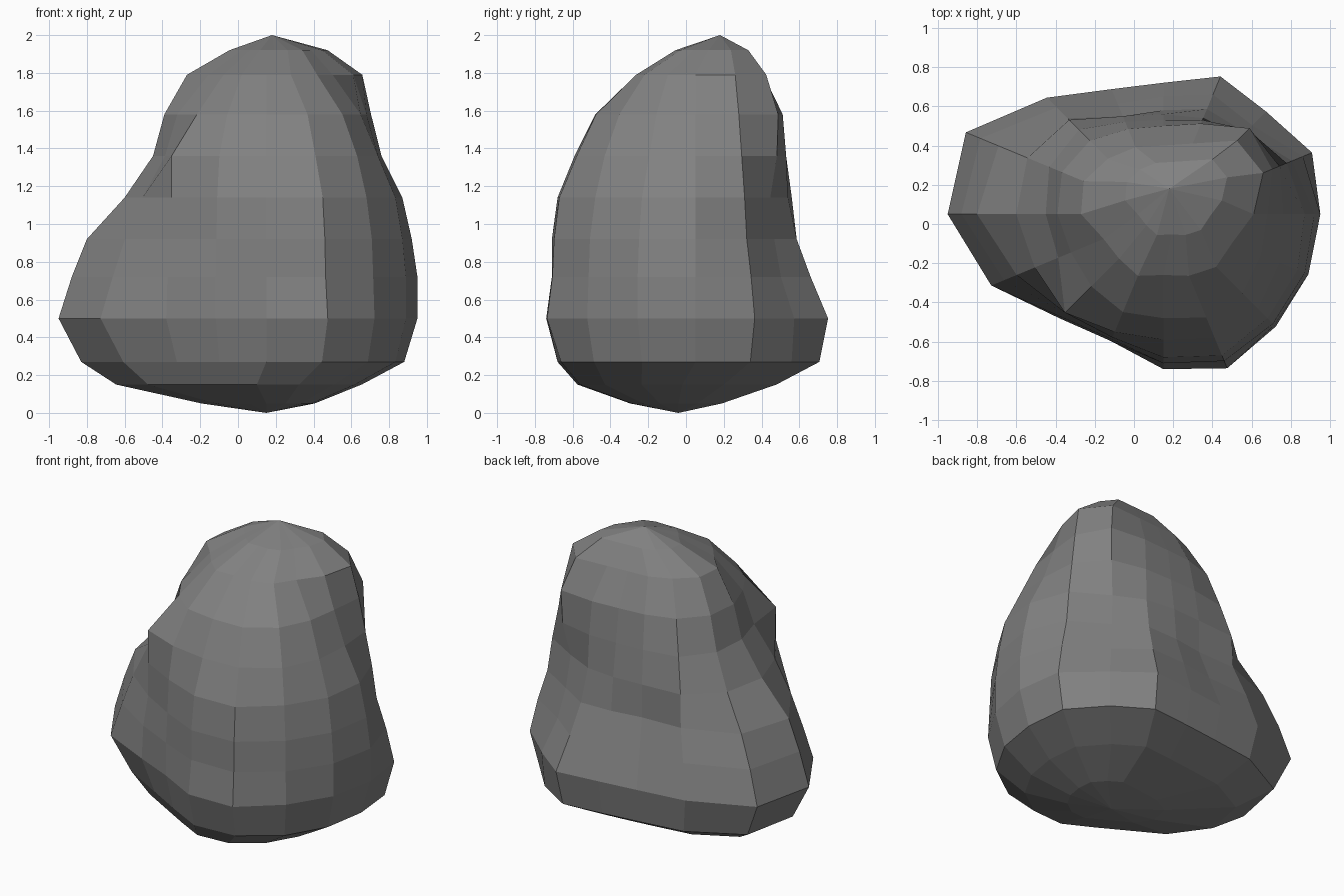
import bpy, bmesh
from math import cos, sin, tau

SIDES = 16
# Outline radius every 22.5 degrees, counter-clockwise from +x, keyed by height
outline = {
    0.27: (.73, .76, .72, .71, .63, .65, .79, .98, .98, .82, .67, .65, .73, .77, .76, .74),
    0.50: (.80, .82, .74, .76, .67, .69, .84, 1.09, 1.10, .95, .75, .70, .79, .85, .81, .80),
    0.72: (.80, .77, .64, .66, .60, .61, .77, 1.01, 1.03, .88, .74, .70, .76, .82, .80, .80),
    0.92: (.77, .71, .59, .58, .53, .54, .69, .91, .95, .81, .71, .69, .76, .81, .79, .78),
    1.14: (.72, .68, .56, .53, .51, .54, .68, .75, .75, .71, .71, .68, .73, .78, .75, .74),
    1.36: (.61, .64, .61, .52, .48, .51, .61, .63, .60, .58, .71, .65, .64, .68, .68, .64),
    1.58: (.53, .60, .62, .50, .45, .47, .53, .56, .54, .51, .52, .54, .53, .57, .57, .54),
    1.79: (.46, .55, .53, .39, .35, .37, .40, .44, .42, .33, .32, .34, .31, .34, .38, .38),
}

bm = bmesh.new()


def ring(z, radii, scale=1.0, cx=0.15, cy=0.05):
    return [bm.verts.new((cx + r * scale * cos(tau * k / SIDES),
                          cy + r * scale * sin(tau * k / SIDES), z))
            for k, r in enumerate(radii)]


# Rounded underside, body, then the narrowing crown
rings = [ring(0.05, outline[0.27], 0.35, 0.15, -0.04),
         ring(0.15, outline[0.27], 0.76, 0.10, -0.02)]
rings += [ring(z, radii) for z, radii in outline.items()]
rings.append(ring(1.92, outline[1.79], 0.56, 0.19, 0.12))

for low, high in zip(rings, rings[1:]):
    for k in range(SIDES):
        n = (k + 1) % SIDES
        bm.faces.new((low[k], low[n], high[n], high[k]))

# Close the bottom and the peak
bottom = bm.verts.new((0.15, -0.04, 0))
peak = bm.verts.new((0.18, 0.18, 2))
for k in range(SIDES):
    n = (k + 1) % SIDES
    bm.faces.new((bottom, rings[0][n], rings[0][k]))
    bm.faces.new((peak, rings[-1][k], rings[-1][n]))

bmesh.ops.recalc_face_normals(bm, faces=bm.faces)
mesh = bpy.data.meshes.new("boulder")
bm.to_mesh(mesh)
bm.free()

# Dark stone colour
stone = bpy.data.materials.new("dark_stone")
stone.diffuse_color = (0.22, 0.22, 0.22, 1)
mesh.materials.append(stone)
bpy.context.collection.objects.link(bpy.data.objects.new("boulder", mesh))
